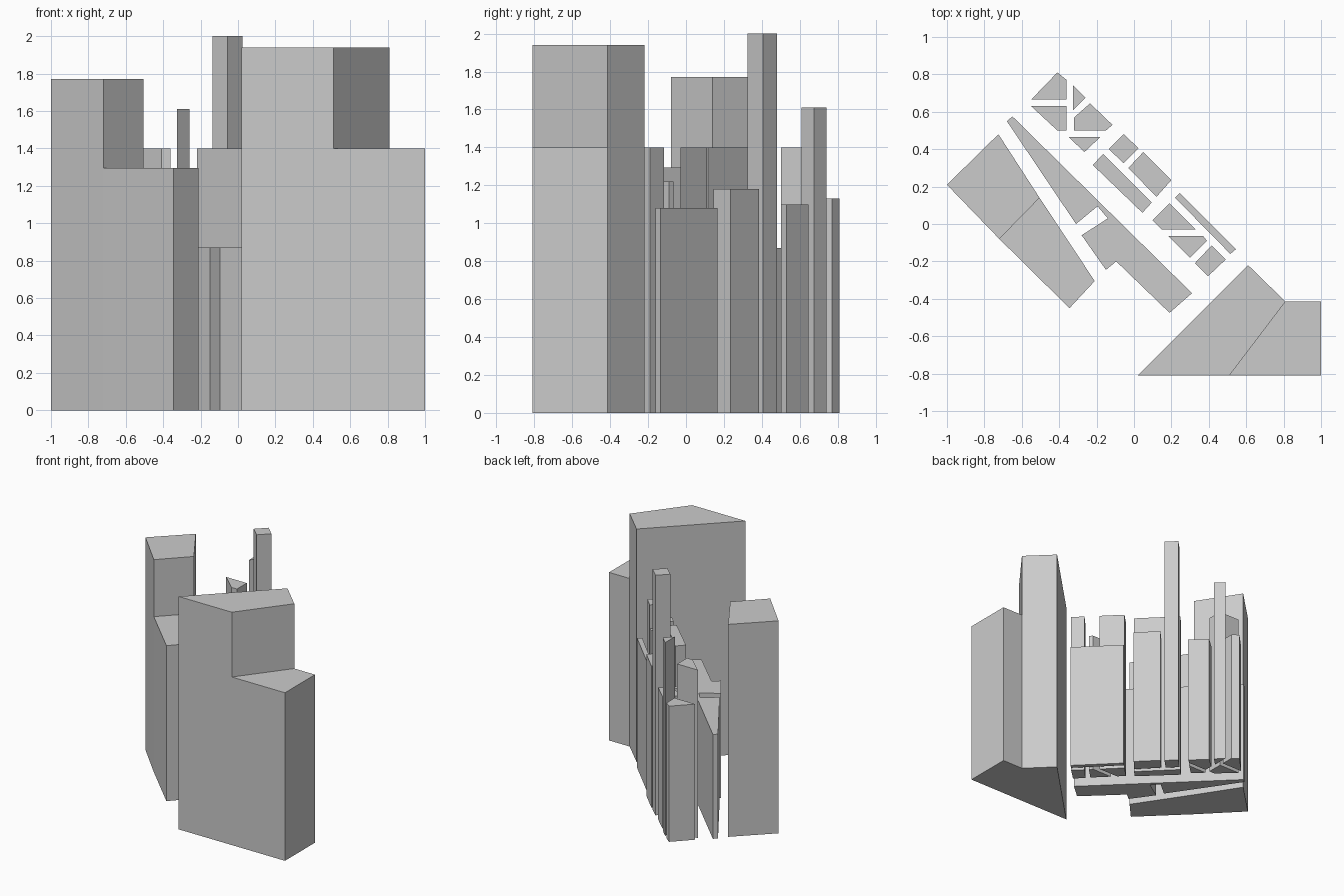
import bpy
import bmesh

cube = bpy.data.objects.get("Cube")
if cube:
    bpy.data.objects.remove(cube, do_unlink=True)

grey = bpy.data.materials.new("concrete_grey")
grey.use_nodes = True
colour = (0.6, 0.6, 0.6, 1)
grey.diffuse_color = colour
grey.node_tree.nodes["Principled BSDF"].inputs["Base Color"].default_value = colour


def raise_faces(bm, faces, height):
    """Extrude faces straight up and return the new top faces."""
    geom = bmesh.ops.extrude_face_region(bm, geom=faces)["geom"]
    verts = [g for g in geom if isinstance(g, bmesh.types.BMVert)]
    bmesh.ops.translate(bm, verts=verts, vec=(0, 0, height))
    return [g for g in geom if isinstance(g, bmesh.types.BMFace)]


def building(name, height, outline, wing=None, wing_height=0):
    """Flat-topped block; a lower wing may share two outline corners."""
    bm = bmesh.new()
    corners = {}

    def footprint(points):
        for p in points:
            if p not in corners:
                corners[p] = bm.verts.new((*p, 0))
        return bm.faces.new([corners[p] for p in points])

    faces = [footprint(outline)]
    if wing:
        faces.append(footprint(wing))
        bmesh.ops.recalc_face_normals(bm, faces=faces)
        tops = raise_faces(bm, faces, wing_height)
        # Only the face over the main outline keeps rising
        keep = {p for p in outline}
        tall = [f for f in tops if all(
            any(abs(v.co.x - x) + abs(v.co.y - y) < 1e-4 for x, y in keep)
            for v in f.verts)]
        raise_faces(bm, tall, height - wing_height)
    else:
        raise_faces(bm, faces, height)
    bmesh.ops.recalc_face_normals(bm, faces=bm.faces[:])
    mesh = bpy.data.meshes.new(name)
    bm.to_mesh(mesh)
    bm.free()
    mesh.materials.append(grey)
    obj = bpy.data.objects.new(name, mesh)
    bpy.context.collection.objects.link(obj)


# Large stepped blocks on either side
building("front_tower", 1.94,
         [(.02, -.81), (.51, -.81), (.81, -.415), (.61, -.22)],
         [(.51, -.81), (1, -.81), (1, -.415), (.81, -.415)], 1.4)
building("left_tower", 1.77,
         [(-1, .21), (-.72, -.08), (-.505, .14), (-.725, .48)],
         [(-.72, -.08), (-.345, -.45), (-.21, -.305), (-.505, .14)], 1.295)

# Long notched block in the middle
building("long_block", .87,
         [(-.68, .55), (-.31, 0), (-.195, .095), (-.14, .03), (-.28, -.06),
          (-.15, -.245), (-.095, -.2), (.19, -.475), (.31, -.37),
          (-.65, .575)])

# Row of small buildings along the diagonal street, back to front
building("corner_block", 1.13, [(-.41, .81), (-.36, .77), (-.36, .665), (-.55, .665)])
building("wedge_tower", 1.61, [(-.325, .74), (-.26, .675), (-.325, .61)])
building("gore_block", 1.4, [(-.55, .63), (-.36, .63), (-.36, .5), (-.41, .5)])
building("five_sided_block", 1.1,
         [(-.235, .645), (-.115, .53), (-.15, .5), (-.32, .5), (-.32, .57)])
building("triangle_block", 1.1, [(-.35, .465), (-.18, .465), (-.265, .385)])
building("slender_tower", 2, [(-.055, .48), (.025, .405), (-.055, .325), (-.135, .4)])
building("square_block", 1.18, [(.05, .385), (.2, .235), (.12, .145), (-.03, .3)])
building("inner_slab", 1.4, [(-.165, .375), (.095, .115), (.045, .06), (-.22, .315)])
building("outer_slab", 1.08, [(.245, .165), (.545, -.135), (.515, -.16), (.22, .14)])
building("angled_block", 1.4, [(.19, .11), (.33, -.03), (.15, -.03), (.1, .02)])
building("narrow_wedge", 1.22, [(.185, -.065), (.37, -.065), (.39, -.09), (.3, -.18)])
building("end_block", 1.4, [(.415, -.115), (.49, -.19), (.395, -.28), (.325, -.21)])
